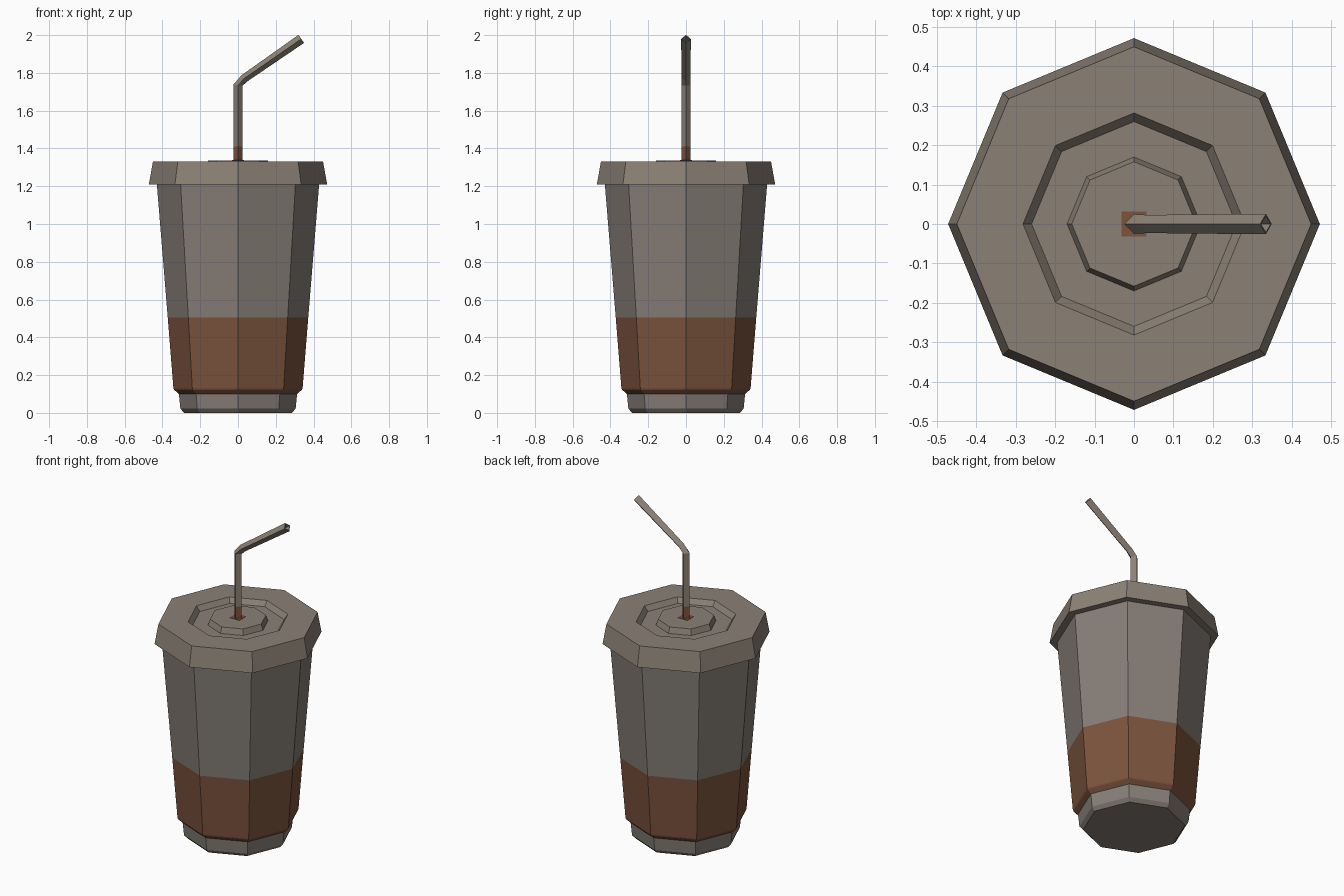
import bpy, bmesh, math
from mathutils import Vector

if "Cube" in bpy.data.objects:
    bpy.data.objects.remove(bpy.data.objects["Cube"])


def material(name, rgb):
    m = bpy.data.materials.new(name)
    m.diffuse_color = (*rgb, 1)
    m.use_nodes = True
    m.node_tree.nodes["Principled BSDF"].inputs["Base Color"].default_value = m.diffuse_color
    return m


CUP = material("cup grey", (0.24, 0.21, 0.187))
LID = material("lid warm grey", (0.26, 0.22, 0.18))
BROWN = material("drink brown", (0.2, 0.088, 0.047))


def finish(bm, name, mats, rule=None):
    bmesh.ops.recalc_face_normals(bm, faces=bm.faces[:])
    if rule:
        for f in bm.faces:
            f.material_index = rule(f.calc_center_median())
    me = bpy.data.meshes.new(name)
    bm.to_mesh(me)
    bm.free()
    for m in mats:
        me.materials.append(m)
    ob = bpy.data.objects.new(name, me)
    bpy.context.collection.objects.link(ob)
    return ob


def loft(rings, cap_start=True, cap_end=True):
    """Bridge a list of equally sized point rings."""
    bm = bmesh.new()
    vs = [[bm.verts.new(p) for p in r] for r in rings]
    n = len(vs[0])
    for a, b in zip(vs, vs[1:]):
        for i in range(n):
            j = (i + 1) % n
            bm.faces.new((a[i], a[j], b[j], b[i]))
    if cap_start:
        bm.faces.new(vs[0][::-1])
    if cap_end:
        bm.faces.new(vs[-1])
    return bm


def octagon(r, z):
    return [(r * math.cos(i * math.pi / 4), r * math.sin(i * math.pi / 4), z)
            for i in range(8)]


# Cup: tapered octagonal body with a stepped foot, drink shown as a brown band
cup = [(0.285, 0), (0.305, 0.022), (0.313, 0.1), (0.338, 0.122),
       (0.342, 0.13), (0.372, 0.505), (0.43, 1.215)]
finish(loft([octagon(r, z) for r, z in cup]), "cup", [CUP, BROWN],
       lambda c: 1 if 0.1 < c.z < 0.5 else 0)

# Lid: flared skirt, sunken ring and raised centre
lid = [(0.425, 1.21), (0.472, 1.21), (0.45, 1.332), (0.282, 1.332),
       (0.26, 1.302), (0.17, 1.302), (0.158, 1.337)]
finish(loft([octagon(r, z) for r, z in lid]), "lid", [LID])

# Straw slot: thin square plate
s = 0.032
finish(loft([[(-s, -s, z), (s, -s, z), (s, s, z), (-s, s, z)]
             for z in (1.334, 1.339)]), "straw_slot", [BROWN])


# Straw: four-sided bent tube, hollow at the mouth
def diamond(x, z, tilt, r):
    t = math.radians(tilt)
    u = Vector((math.cos(t), 0, -math.sin(t))) * r
    v = Vector((0, r, 0))
    c = Vector((x, 0, z))
    return [c + u, c + v, c - u, c - v]


path = [(0, 1.3, 0, 0.025), (0, 1.41, 0, 0.025), (0, 1.735, 5, 0.025),
        (0.035, 1.772, 40, 0.023), (0.335, 1.98, 55, 0.026),
        (0.335, 1.98, 55, 0.021), (0.29, 1.949, 55, 0.02)]
finish(loft([diamond(*p) for p in path]), "straw", [LID, BROWN],
       lambda c: 1 if c.z < 1.41 else 0)
